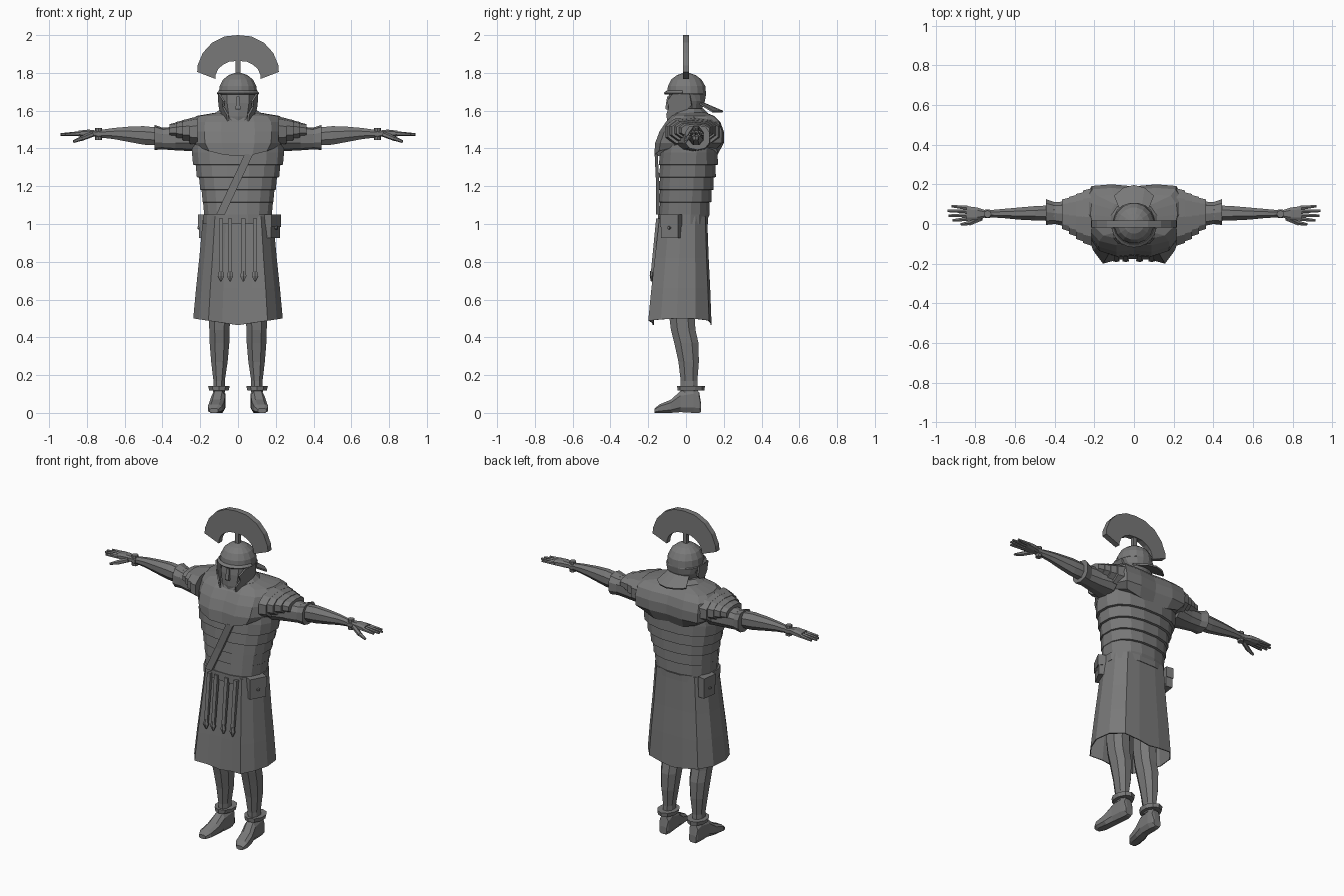
import bpy, bmesh, math
from mathutils import Vector

grey = bpy.data.materials.new("dull_grey")
grey.diffuse_color = (0.19, 0.19, 0.19, 1)


def finish(name, bm, thick=0.0):
    bmesh.ops.recalc_face_normals(bm, faces=bm.faces)
    me = bpy.data.meshes.new(name)
    bm.to_mesh(me)
    bm.free()
    ob = bpy.data.objects.new(name, me)
    bpy.context.collection.objects.link(ob)
    me.materials.append(grey)
    if thick:
        mod = ob.modifiers.new("thickness", "SOLIDIFY")
        mod.thickness = thick
        mod.offset = 0
    return ob


def section(n, p):
    """Unit outline with n sides, rounder or squarer by power p."""
    pts = []
    for i in range(n):
        a = 2 * math.pi * (i + 0.5) / n
        c, s = math.cos(a), math.sin(a)
        pts.append((math.copysign(abs(c) ** (2 / p), c), math.copysign(abs(s) ** (2 / p), s)))
    mx, my = max(q[0] for q in pts), max(q[1] for q in pts)
    return [(x / mx, y / my) for x, y in pts]


def mirrored(half):
    """Closed outline from its right half, first and last points on the middle."""
    return half + [(-x, y) for x, y in half[-2:0:-1]]


def loft(name, axis, rings, n=8, p=2, side=1, caps=True, outline=None, sag=None):
    """Rings are (position on axis, u min, u max, v min, v max)."""
    pts = outline or section(n, p)
    bm = bmesh.new()
    loops = []
    for t, u0, u1, v0, v1 in rings:
        loop = []
        for a, b in pts:
            u, v = (u0 + u1) / 2 + a * (u1 - u0) / 2, (v0 + v1) / 2 + b * (v1 - v0) / 2
            x, y, z = {"X": (t, u, v), "Y": (u, t, v), "Z": (u, v, t)}[axis]
            if sag:
                z += sag(x, y, z)
            loop.append(bm.verts.new((x * side, y, z)))
        loops.append(loop)
    m = len(pts)
    for la, lb in zip(loops, loops[1:]):
        for i in range(m):
            bm.faces.new((la[i], la[(i + 1) % m], lb[(i + 1) % m], lb[i]))
    if caps:
        bm.faces.new(loops[0])
        bm.faces.new(loops[-1])
    return finish(name, bm)


def box(name, x0, x1, y0, y1, z0, z1):
    return loft(name, "Z", [(z0, x0, x1, y0, y1), (z1, x0, x1, y0, y1)], n=4)


def rod(name, a, b, r0, r1, n=6):
    """Tapered bar between two points."""
    a, b = Vector(a), Vector(b)
    bm = bmesh.new()
    bmesh.ops.create_cone(bm, cap_ends=True, segments=n, radius1=r0, radius2=r1, depth=(b - a).length)
    ob = finish(name, bm)
    ob.location = (a + b) / 2
    ob.rotation_euler = (b - a).to_track_quat("Z", "Y").to_euler()
    return ob


def arc_plate(name, rows, a0, a1, steps=10, thick=0.01):
    """Curved plate between arcs given as (rx, ry, centre y, z)."""
    bm = bmesh.new()
    grid = []
    for rx, ry, cy, z in rows:
        angles = [math.radians(a0 + (a1 - a0) * i / steps) for i in range(steps + 1)]
        grid.append([bm.verts.new((rx * math.cos(a), cy + ry * math.sin(a), z)) for a in angles])
    for la, lb in zip(grid, grid[1:]):
        for i in range(steps):
            bm.faces.new((la[i], la[i + 1], lb[i + 1], lb[i]))
    return finish(name, bm, thick)


# Skirt with flat panels and forward front corners
panels = mirrored([(0, -.86), (.35, -.88), (.66, -1), (.87, -.6), (1, -.1), (.95, .5), (.7, .92), (.3, 1), (0, 1)])
skirt = loft("skirt", "Z", [(.485, -.237, .237, -.2, .135), (.66, -.222, .222, -.183, .128),
                            (.82, -.205, .205, -.165, .12), (1.04, -.185, .185, -.14, .112)],
             outline=panels, caps=False,
             sag=lambda x, y, z: (.035 * abs(x) / .237 - .02) if z < .6 else 0)
mod = skirt.modifiers.new("thickness", "SOLIDIFY")
mod.thickness = .006

# Torso with overlapping hoops
hoops = [(1.0, -.165, .165, -.125, .10)]
for i, w in enumerate((.179, .187, .2, .218, .238)):
    z, b = 1.05 + i * .066, .125 + i * .011
    hoops += [(z, -w, w, -.144, b), (z + .064, -w - .006, w + .006, -.137, b - .002)]
hoops.append((1.42, -.24, .24, -.13, .165))
loft("hooped_armour", "Z", hoops, n=16, p=2.4)
loft("waist_belt", "Z", [(1.0, -.186, .186, -.148, .117), (1.05, -.186, .186, -.148, .117)], n=16, p=2.6)

# Shoulder mantle and neck cloth
drape = mirrored([(0, -.95), (.35, -1), (.7, -.85), (.93, -.42), (1, .1), (.97, .6), (.84, .95), (.45, 1), (0, .94)])
loft("shoulder_mantle", "Z",
     [(1.36, -.22, .22, -.168, .17), (1.43, -.25, .25, -.163, .2), (1.49, -.255, .255, -.14, .2),
      (1.54, -.25, .25, -.107, .182), (1.572, -.22, .22, -.075, .148), (1.59, -.115, .115, -.05, .105)],
     outline=drape, sag=lambda x, y, z: 1.1 * x * x if z < 1.4 else 0)
loft("neck_cloth", "Z", [(1.545, -.13, .13, -.095, .12), (1.588, -.118, .118, -.08, .115),
                         (1.612, -.09, .09, -.045, .09)], n=12)

# Baldric across the chest
loft("baldric", "Z", [(1.05, -.115, -.07, -.158, -.14), (1.2, -.045, 0, -.158, -.14),
                      (1.37, .035, .08, -.166, -.15)], n=4)

# Head and face
loft("head", "Z", [(1.5, -.05, .05, -.03, .06), (1.53, -.045, .045, -.092, .04),
                   (1.57, -.072, .072, -.098, .06), (1.64, -.086, .086, -.097, .08),
                   (1.71, -.088, .088, -.087, .08)], n=10, p=2.4)
loft("nose", "Z", [(1.605, -.013, .013, -.106, -.08), (1.615, -.013, .013, -.109, -.08),
                   (1.675, -.007, .007, -.1, -.08)], n=4)

# Helmet bowl, brow, neck guard and cheek guards
loft("helmet_bowl", "Z", [(1.61, -.07, .07, .0, .085), (1.65, -.09, .09, -.01, .1), (1.685, -.1, .1, -.05, .106),
                          (1.69, -.102, .102, -.1, .106), (1.73, -.097, .097, -.096, .102),
                          (1.765, -.079, .079, -.078, .082), (1.788, -.05, .05, -.048, .052),
                          (1.8, -.015, .015, -.013, .017)], n=16)
arc_plate("brow_guard", [(.1, .1, 0, 1.702), (.112, .115, 0, 1.69)], 190, 350, thick=.01)
arc_plate("neck_guard", [(.1, .085, .01, 1.638), (.14, .185, .01, 1.595)], 45, 135, steps=4, thick=.009)
for s in (1, -1):
    bm = bmesh.new()
    cheek = [(.1, -.07, 1.69), (.102, .02, 1.69), (.099, .03, 1.63), (.086, -.03, 1.565),
             (.05, -.095, 1.532), (.056, -.104, 1.58), (.078, -.09, 1.62), (.074, -.1, 1.65)]
    bm.faces.new([bm.verts.new((x * s, y, z)) for x, y, z in cheek])
    finish("cheek_guard", bm, .01)

# Transverse crest fan on its post
outer = [(.216, 1.805), (.214, 1.84), (.187, 1.905), (.137, 1.96), (.07, 1.993), (0, 2.0)]
inner = [(.12, 1.768), (.118, 1.79), (.105, 1.82), (.08, 1.843), (.045, 1.86), (0, 1.863)]
bm = bmesh.new()
rows = [[bm.verts.new((x * s, 0, z)) for s, curve in ((1, c), (-1, c[-2::-1])) for x, z in curve]
        for c in (outer, inner)]
for i in range(len(rows[0]) - 1):
    bm.faces.new((rows[0][i], rows[0][i + 1], rows[1][i + 1], rows[1][i]))
finish("crest", bm, .034)
box("crest_post", -.012, .012, -.012, .012, 1.785, 1.87)

# Apron straps with pointed ends
for x in (-.09, -.042, .028, .09):
    loft("apron_strap", "Z", [(.745, x - .011, x + .011, -.186, -.172), (1.03, x - .011, x + .011, -.158, -.135)], n=4)
    loft("strap_end", "Z", [(.695, x - .003, x + .003, -.186, -.178), (.725, x - .017, x + .017, -.192, -.174),
                            (.752, x - .01, x + .01, -.19, -.172)], n=6)

# Belt pouches with flaps and studs
for name, x, y, turn, w in (("front_pouch", .18, -.078, 62, .05), ("side_pouch", -.18, .055, -98, .045)):
    rot = math.radians(turn)
    for ob in (box(name, -w, w, -.02, .02, .925, 1.04),
               box(name + "_flap", -w - .003, w + .003, -.025, .02, .985, 1.05)):
        ob.location = (x, y, 0)
        ob.rotation_euler = (0, 0, rot)
    out = Vector((math.sin(rot), -math.cos(rot), 0))
    base = Vector((x, y, .98))
    rod(name + "_stud", base + out * .015, base + out * .033, .01, .008)

for s in (1, -1):
    # Sleeve and overlapping shoulder plates
    loft("sleeve", "X", [(.23, -.05, .13, 1.385, 1.53), (.33, -.015, .115, 1.39, 1.515),
                         (.4, .0, .11, 1.395, 1.51), (.443, -.005, .125, 1.392, 1.525)], n=10, p=2.5, side=s)
    for x, y0, y1, z0, z1 in ((.215, -.105, .175, 1.41, 1.565), (.25, -.085, .157, 1.43, 1.556),
                              (.285, -.06, .143, 1.445, 1.546), (.32, -.035, .13, 1.455, 1.535)):
        loft("shoulder_plate", "X", [(x, y0 - .004, y1 + .004, z0, z1 + .004), (x + .043, y0 + .01, y1 - .006, z0 + .006, z1 - .006)],
             n=10, p=2.5, side=s)
    # Arm, wrist band and hand
    loft("arm", "X", [(.4, .015, .095, 1.415, 1.508), (.5, .018, .09, 1.42, 1.518), (.58, .022, .083, 1.435, 1.515),
                      (.66, .03, .076, 1.45, 1.508), (.75, .035, .068, 1.46, 1.495)], side=s)
    loft("wrist_band", "X", [(.725, .03, .073, 1.452, 1.5), (.75, .03, .073, 1.452, 1.5)], side=s)
    rod("wrist_stud", (s * .738, .05, 1.445), (s * .738, .05, 1.508), .019, .019, 8)
    loft("palm", "X", [(.745, .034, .068, 1.462, 1.494), (.79, .02, .083, 1.462, 1.5),
                       (.845, .018, .09, 1.464, 1.494)], n=8, p=3, side=s)
    for y, tip, length in ((.026, .018, .915), (.044, .042, .935), (.064, .066, .94), (.081, .09, .92)):
        rod("finger", (s * .835, y, 1.479), (s * length, tip, 1.474), .0125, .007)
    rod("thumb", (s * .77, .03, 1.476), (s * .83, .004, 1.452), .015, .013)
    rod("thumb_tip", (s * .825, .006, 1.454), (s * .872, -.002, 1.436), .013, .007)
    # Leg, ankle cuff and foot
    loft("leg", "Z", [(.11, .07, .132, -.028, .064), (.17, .07, .13, -.028, .06), (.27, .055, .142, -.04, .068),
                      (.37, .046, .15, -.062, .066), (.44, .045, .152, -.08, .05), (.52, .04, .155, -.09, .045),
                      (.72, .03, .155, -.09, .06)], n=8, p=2.3, side=s)
    loft("ankle_cuff", "Z", [(.118, .05, .152, -.045, .098), (.142, .044, .158, -.047, .1)], n=10, side=s)
    loft("foot", "Y", [(-.166, .105, .15, .0, .024), (-.14, .085, .16, .0, .045), (-.08, .075, .152, .0, .07),
                       (-.03, .068, .14, .004, .115), (.04, .066, .135, .0, .13), (.07, .072, .13, .0, .11),
                       (.08, .078, .125, .005, .05)], n=8, p=3, side=s)
